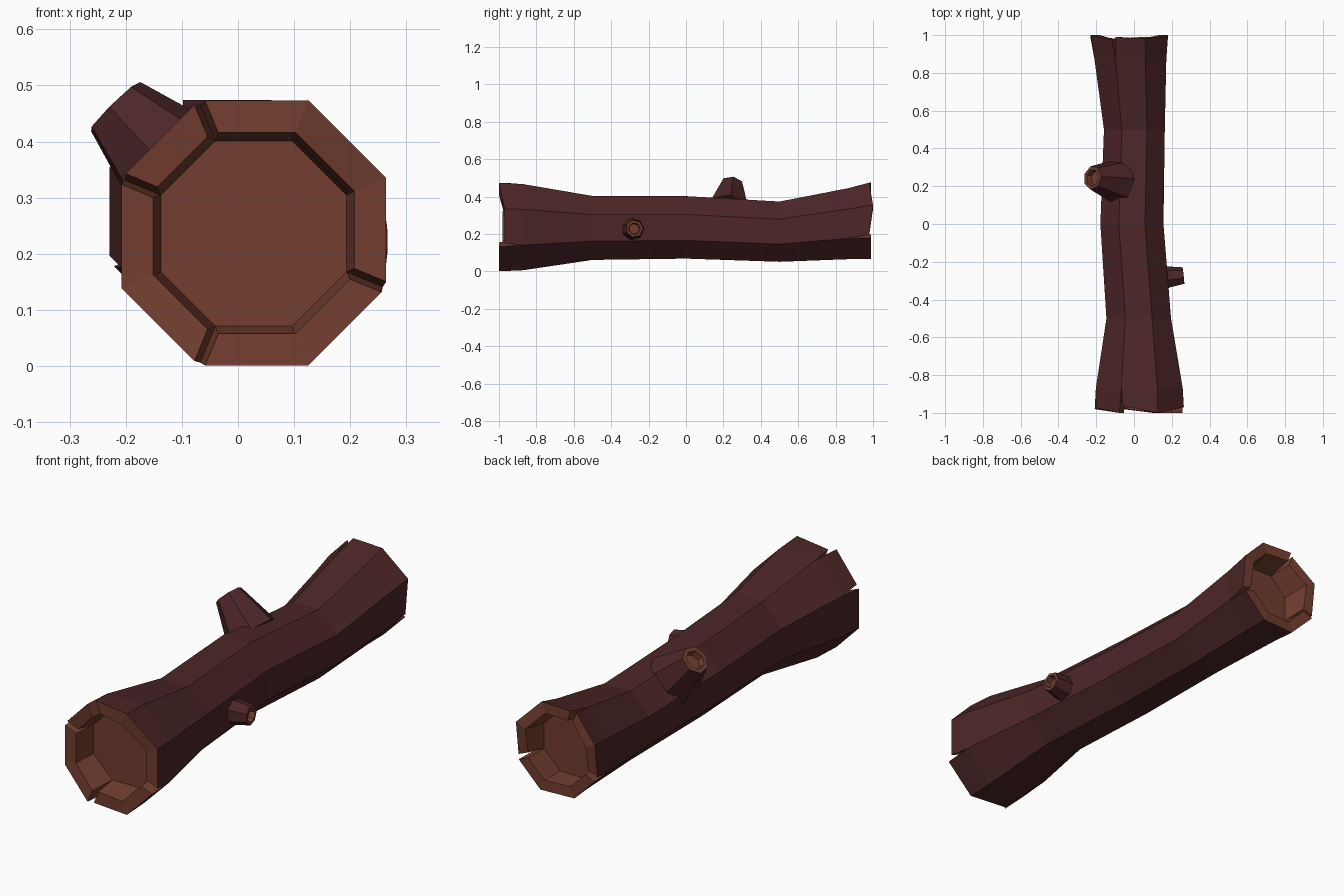
import bpy, bmesh, math
from mathutils import Vector

if "Cube" in bpy.data.objects:
    bpy.data.objects.remove(bpy.data.objects["Cube"])


def material(name, rgb):
    m = bpy.data.materials.new(name)
    m.diffuse_color = (*rgb, 1)
    m.use_nodes = True
    m.node_tree.nodes["Principled BSDF"].inputs["Base Color"].default_value = m.diffuse_color
    return m


BARK = material("dark bark", (0.074, 0.019, 0.020))
WOOD = material("bare wood", (0.172, 0.048, 0.029))


def finish(bm, name):
    bmesh.ops.recalc_face_normals(bm, faces=bm.faces)
    me = bpy.data.meshes.new(name)
    bm.to_mesh(me)
    bm.free()
    me.materials.append(BARK)
    me.materials.append(WOOD)
    ob = bpy.data.objects.new(name, me)
    bpy.context.collection.objects.link(ob)
    return ob


def octagon(y, cx, cz, half):
    r = half / math.cos(math.pi / 8)
    return [Vector((cx + r * math.cos(math.pi / 8 + k * math.pi / 4), y,
                    cz + r * math.sin(math.pi / 8 + k * math.pi / 4))) for k in range(8)]


def add_face(bm, verts, mat):
    bm.faces.new(verts).material_index = mat


def bridge(bm, a, b, mat):
    n = len(a)
    for k in range(n):
        add_face(bm, (a[k], a[(k + 1) % n], b[(k + 1) % n], b[k]), mat)


def split_end(bm, ring, root, tip, splits, ends, gap=0.022):
    """Hollow log end: planks that split apart at some corners."""
    y, cx, cz, half = root
    inner_root = [bm.verts.new(p) for p in octagon(y, cx, cz, tip[3] * 0.70)]
    outer = octagon(*tip)
    inner = octagon(tip[0], tip[1], tip[2], tip[3] * 0.76)
    made = {}

    def end_verts(k, other, side_y):
        key = (k, other) if k in splits else (k, None)
        if key not in made:
            pair = []
            for pts in (outer, inner):
                p = pts[k].copy()
                if k in splits:
                    p += (pts[other] - p).normalized() * gap * 0.5
                p.y = side_y
                pair.append(bm.verts.new(p))
            made[key] = pair
        return made[key]

    for k in range(8):
        j = (k + 1) % 8
        oa, ia = end_verts(k, j, ends[k][0])
        ob, ib = end_verts(j, k, ends[k][1])
        add_face(bm, (ring[k], ring[j], ob, oa), 0)              # bark
        add_face(bm, (oa, ob, ib, ia), 1)                        # rim
        add_face(bm, (ia, ib, inner_root[j], inner_root[k]), 1)  # hollow wall
        if k in splits:
            add_face(bm, (oa, ia, inner_root[k], ring[k]), 1)
        if j in splits:
            add_face(bm, (ob, ib, inner_root[j], ring[j]), 1)
    add_face(bm, inner_root, 1)                                  # hollow floor


# Main trunk: octagonal sections (y, centre x, centre z, half width)
sections = [(-0.87, 0.028, 0.236, 0.230), (-0.5, 0.025, 0.232, 0.171),
            (0, -0.011, 0.235, 0.167), (0.5, 0.002, 0.212, 0.161),
            (0.87, -0.019, 0.255, 0.190)]
bm = bmesh.new()
rings = [[bm.verts.new(p) for p in octagon(*s)] for s in sections]
for a, b in zip(rings, rings[1:]):
    bridge(bm, a, b, 0)
front_ends = [(-0.97, -1), (-1, -0.965), (-1, -0.975), (-0.98, -0.98),
              (-0.98, -1), (-0.98, -1), (-1, -1), (-0.97, -0.97)]
back_ends = [(1, 0.98), (0.98, 0.99), (0.975, 1), (1, 0.98),
             (0.99, 0.98), (0.98, 0.99), (0.99, 0.99), (0.98, 1)]
split_end(bm, rings[0], sections[0], (-1, 0.028, 0.237, 0.236), {2, 3, 5, 7}, front_ends)
split_end(bm, rings[-1], sections[-1], (1, -0.025, 0.270, 0.204), {2, 4, 7}, back_ends)
finish(bm, "log_trunk")


# Broken branch stubs with recessed wooden tips
def stub(name, base, tip, r_base, r_tip, depth, sides=7):
    base, tip = Vector(base), Vector(tip)
    axis = (tip - base).normalized()
    rot = axis.to_track_quat('Z', 'Y')
    bm = bmesh.new()

    def ring(c, r):
        return [bm.verts.new(c + rot @ Vector((r * math.cos(k * math.tau / sides),
                                               r * math.sin(k * math.tau / sides), 0)))
                for k in range(sides)]
    a, b = ring(base, r_base), ring(tip, r_tip)
    c, d = ring(tip, r_tip * 0.7), ring(tip - axis * depth, r_tip * 0.6)
    bridge(bm, a, b, 0)
    bridge(bm, b, c, 1)
    bridge(bm, c, d, 1)
    add_face(bm, d, 1)
    add_face(bm, a, 0)
    finish(bm, name)


stub("large_branch_stub", (-0.085, 0.225, 0.325), (-0.220, 0.245, 0.462), 0.122, 0.064, 0.03)
stub("small_branch_stub", (0.140, -0.288, 0.225), (0.262, -0.275, 0.228), 0.066, 0.046, 0.025)
